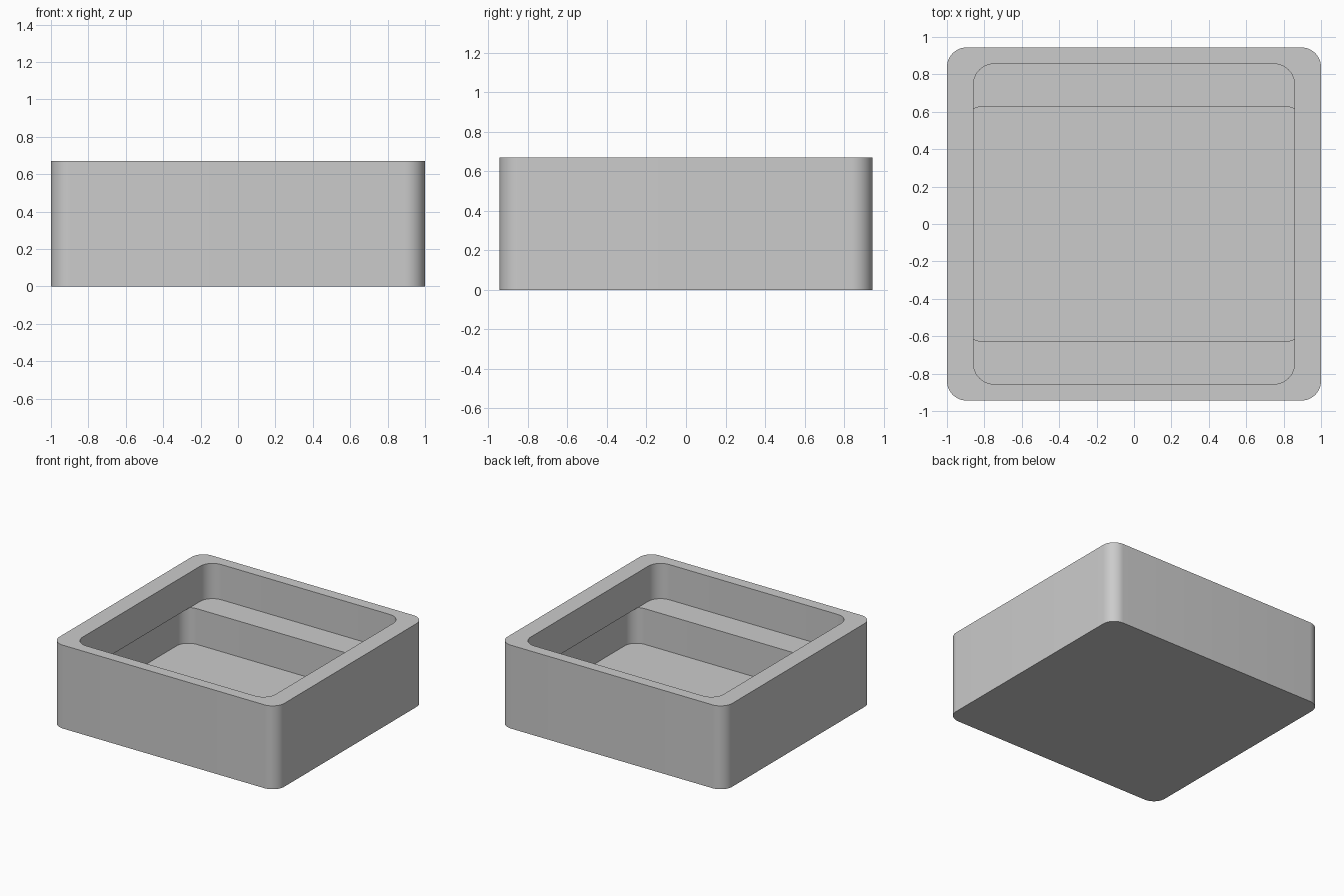
import bpy, bmesh, math
from mathutils import Vector

cube = bpy.data.objects.get("Cube")
if cube:
    bpy.data.objects.remove(cube, do_unlink=True)

GREY = (0.6, 0.6, 0.6, 1.0)
material = bpy.data.materials.new("plain grey")
material.use_nodes = True
material.diffuse_color = GREY
material.node_tree.nodes["Principled BSDF"].inputs["Base Color"].default_value = GREY


def rounded_block(name, half_x, half_y, bottom, top, radius, steps=12):
    """Upright block whose four vertical edges are rounded."""
    bm = bmesh.new()
    ring = []
    for corner, (sx, sy) in enumerate([(1, 1), (-1, 1), (-1, -1), (1, -1)]):
        for i in range(steps + 1):
            a = (corner + i / steps) * math.pi / 2
            x = sx * (half_x - radius) + radius * math.cos(a)
            y = sy * (half_y - radius) + radius * math.sin(a)
            ring.append(bm.verts.new((x, y, bottom)))
    base = bm.faces.new(ring)
    lifted = bmesh.ops.extrude_face_region(bm, geom=[base], use_keep_orig=True)
    verts = [g for g in lifted["geom"] if isinstance(g, bmesh.types.BMVert)]
    bmesh.ops.translate(bm, verts=verts, vec=Vector((0, 0, top - bottom)))
    bmesh.ops.recalc_face_normals(bm, faces=bm.faces[:])
    mesh = bpy.data.meshes.new(name)
    bm.to_mesh(mesh)
    bm.free()
    mesh.materials.append(material)
    obj = bpy.data.objects.new(name, mesh)
    bpy.context.collection.objects.link(obj)
    return obj


# Outer body
tray = rounded_block("tray_body", 1.0, 0.944, 0.0, 0.67, 0.105)

# Upper pocket, then the narrower lower channel that undercuts the side walls
cutters = [
    rounded_block("upper_pocket_cutter", 0.858, 0.856, 0.387, 0.9, 0.11),
    rounded_block("lower_channel_cutter", 0.912, 0.628, 0.1, 0.388, 0.105),
]

bpy.ops.object.select_all(action="DESELECT")
bpy.context.view_layer.objects.active = tray
tray.select_set(True)
for cutter in cutters:
    cutter.hide_render = True
    cut = tray.modifiers.new(cutter.name, "BOOLEAN")
    cut.operation = "DIFFERENCE"
    cut.solver = "EXACT"
    cut.object = cutter
    bpy.ops.object.modifier_apply(modifier=cut.name)
    bpy.data.objects.remove(cutter, do_unlink=True)

# Smooth rounded corners, crisp rims
bpy.ops.object.shade_smooth_by_angle(angle=math.radians(30))
